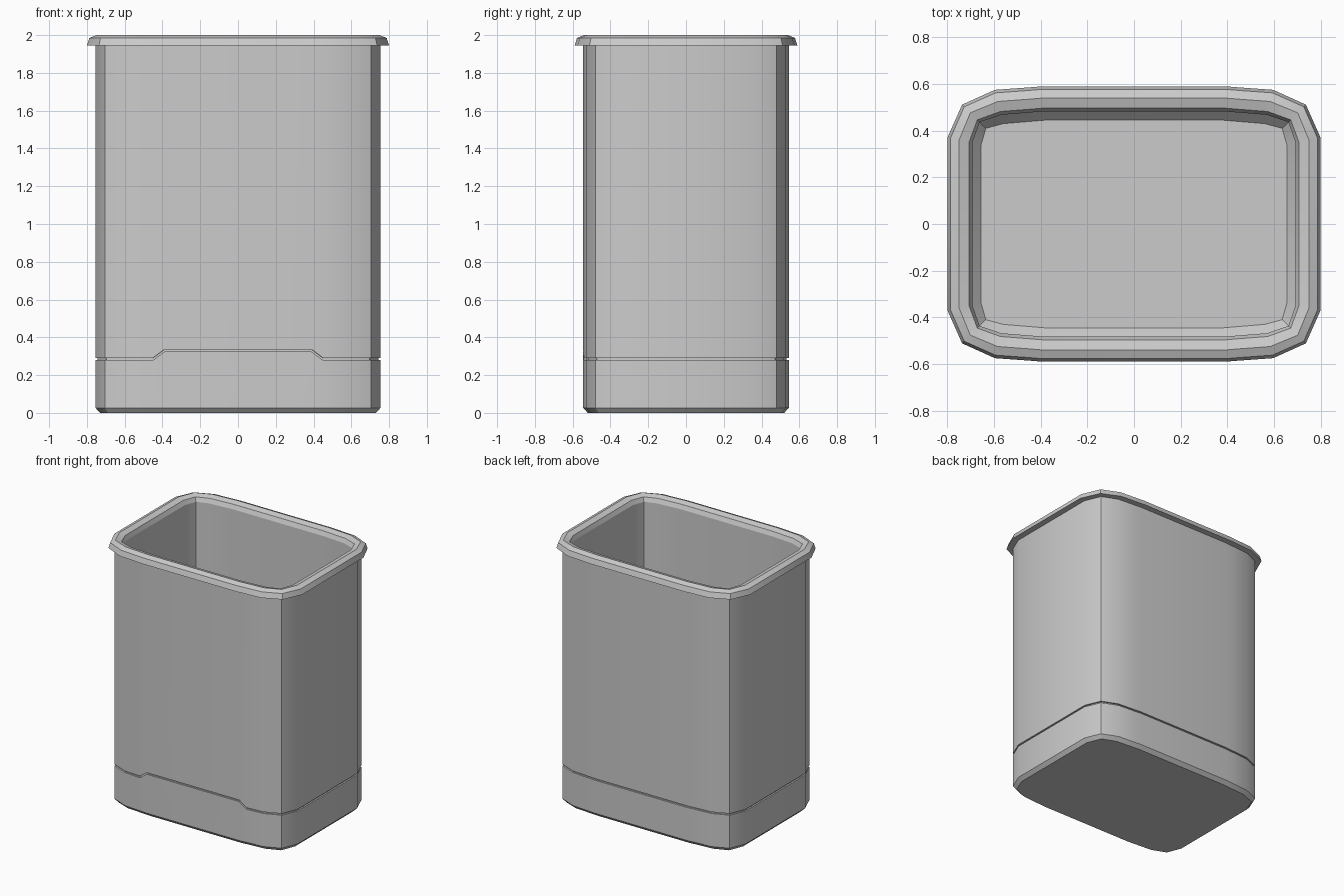
import bpy, bmesh

cube = bpy.data.objects.get("Cube")
if cube:
    bpy.data.objects.remove(cube, do_unlink=True)

grey = bpy.data.materials.new("plain_grey")
grey.use_nodes = True
colour = (0.6, 0.6, 0.6, 1)
grey.diffuse_color = colour
grey.node_tree.nodes["Principled BSDF"].inputs["Base Color"].default_value = colour

# One rounded corner of the bin: point, and the direction it moves when offset
CORNER = [((0.755, 0.36), (1, 0.2)), ((0.705, 0.48), (0.7, 0.7)),
          ((0.585, 0.53), (0.25, 1)), ((0.45, 0.54), (0.1, 1)),
          ((0.39, 0.545), (0.1, 1))]


def outline(inset):
    """Counter-clockwise rounded rectangle, moved inward by inset."""
    q = [(p[0] - d[0] * inset, p[1] - d[1] * inset) for p, d in CORNER]
    back = q + [(-x, y) for x, y in reversed(q)]
    return back + [(-x, -y) for x, y in back]


def loft(name, profile, cap_start=False, cap_end=False):
    """Skin rings of (inset, height, front step) into one surface."""
    bm = bmesh.new()
    rings = []
    for inset, z, step in profile:
        ring = []
        for x, y in outline(inset):
            raised = step if y < 0 and abs(x) < 0.42 else 0
            ring.append(bm.verts.new((x, y, z + raised)))
        rings.append(ring)
    for a, b in zip(rings, rings[1:]):
        for i in range(len(a)):
            j = (i + 1) % len(a)
            bm.faces.new((a[i], a[j], b[j], b[i]))
    if cap_start:
        bm.faces.new(rings[0][::-1])
    if cap_end:
        bm.faces.new(rings[-1])
    mesh = bpy.data.meshes.new(name)
    bm.to_mesh(mesh)
    bm.free()
    mesh.materials.append(grey)
    obj = bpy.data.objects.new(name, mesh)
    bpy.context.collection.objects.link(obj)
    bpy.ops.object.select_all(action="DESELECT")
    obj.select_set(True)
    bpy.context.view_layer.objects.active = obj
    bpy.ops.object.shade_smooth_by_angle(angle=0.52)


STEP = 0.045     # raised centre of the front seam
GROOVE = 0.012   # seam depth

# Bevelled foot up to the seam ledge
loft("base", [(0.025, 0, 0), (0, 0.027, 0), (0, 0.279, STEP),
              (GROOVE, 0.279, STEP)], cap_start=True)

# Seam and outer wall
loft("outer_wall", [(GROOVE, 0.279, STEP), (GROOVE, 0.291, STEP),
                    (0, 0.291, STEP), (0, 1.945, 0)])

# Overhanging rim with softened top
loft("rim", [(0, 1.945, 0), (-0.045, 1.945, 0), (-0.032, 1.985, 0),
             (0.005, 2.0, 0), (0.048, 1.987, 0), (0.062, 1.955, 0)])

# Inside wall, chamfer and floor
loft("inner_lining", [(0.062, 1.955, 0), (0.062, 0.09, 0),
                      (0.1, 0.05, 0)], cap_end=True)
